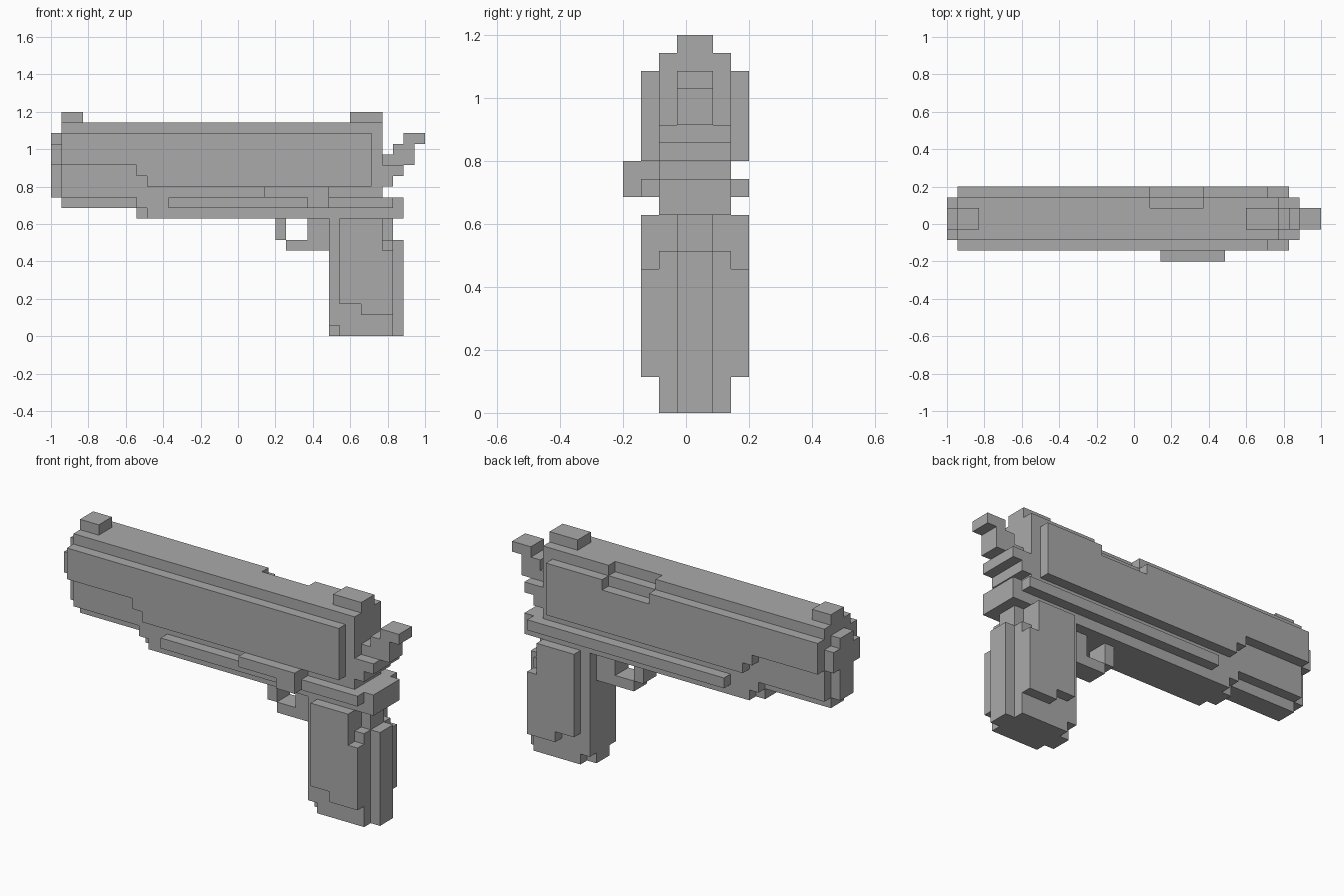
import bpy, bmesh

if "Cube" in bpy.data.objects:
    bpy.data.objects.remove(bpy.data.objects["Cube"])

U = 2 / 35  # one block of the stepped design

steel = bpy.data.materials.new("plain_grey")
steel.use_nodes = True
steel.diffuse_color = (0.4, 0.4, 0.4, 1)
steel.node_tree.nodes["Principled BSDF"].inputs["Base Color"].default_value = (0.4, 0.4, 0.4, 1)


def plate(name, profile, y0, y1):
    """Extrude a side profile (x, z in blocks) from y0 to y1."""
    bm = bmesh.new()
    verts = [bm.verts.new((x * U - 1, (y0 - 3.5) * U, z * U)) for x, z in profile]
    face = bm.faces.new(verts)
    ext = bmesh.ops.extrude_face_region(bm, geom=[face])
    moved = [v for v in ext["geom"] if isinstance(v, bmesh.types.BMVert)]
    bmesh.ops.translate(bm, verts=moved, vec=(0, (y1 - y0) * U, 0))
    bmesh.ops.recalc_face_normals(bm, faces=bm.faces)
    mesh = bpy.data.meshes.new(name)
    bm.to_mesh(mesh)
    bm.free()
    mesh.materials.append(steel)
    obj = bpy.data.objects.new(name, mesh)
    bpy.context.collection.objects.link(obj)
    return obj


def block(name, x0, x1, z0, z1, y0, y1):
    return plate(name, [(x0, z0), (x1, z0), (x1, z1), (x0, z1)], y0, y1)


def both_sides(name, profile):
    plate("right_" + name, profile, 1, 2)
    plate("left_" + name, profile, 6, 7)


# Slide and frame core, with the ejection port cut from the left top edge
lower = [(1, 13), (8, 13), (8, 12), (9, 12), (9, 11), (33, 11), (33, 13), (31, 13)]
plate("body_core", lower + [(31, 20), (1, 20)], 2, 5)
plate("body_port_side", lower + [(31, 20), (24, 20), (24, 19), (19, 19), (19, 20), (1, 20)], 5, 6)
plate("dust_cover_keel", [(1, 12), (8, 12), (8, 11), (9, 11), (9, 12), (9, 13), (1, 13)], 3, 5)

# Slide side plates
slide_low = [(1, 16), (8, 16), (8, 15), (9, 15), (9, 14), (30, 14), (30, 19)]
plate("right_slide_plate", slide_low + [(1, 19)], 1, 2)
plate("left_slide_plate", slide_low + [(24, 19), (24, 18), (19, 18), (19, 19), (1, 19)], 6, 7)

# Muzzle and sights
block("muzzle_ring", 0, 1, 16, 18, 2, 6)
block("muzzle_centre", 0, 1, 13, 19, 3, 5)
block("front_sight", 1, 3, 20, 21, 3, 5)
block("rear_sight", 28, 31, 20, 21, 3, 5)

# Frame rails and slide stop
both_sides("frame_rail", [(11, 12), (32, 12), (32, 13), (11, 13)])
plate("slide_stop", [(20, 13), (24, 13), (24, 12), (26, 12), (26, 14), (20, 14)], 0, 2)

# Tang and hammer
plate("slide_tang", [(31, 14), (32, 14), (32, 15), (33, 15), (33, 16), (31, 16)], 2, 6)
plate("hammer", [(31, 16), (34, 16), (34, 18), (35, 18), (35, 19), (33, 19),
                 (33, 18), (32, 18), (32, 17), (31, 17)], 3, 5)

# Trigger guard
block("guard_front", 21, 22, 9, 11, 3, 5)
plate("guard_and_trigger", [(22, 8), (26, 8), (26, 11), (24, 11), (24, 9), (22, 9)], 3, 5)

# Grip
plate("grip_core", [(27, 0), (32, 0), (32, 9), (31, 9), (31, 11), (26, 11), (26, 1), (27, 1)], 2, 6)
plate("grip_spine", [(32, 0), (33, 0), (33, 9), (32, 9), (32, 11), (31, 11), (31, 9), (32, 9)][:5]
      + [(31, 11), (31, 9), (32, 8)], 3, 5)
block("grip_toe", 26, 27, 0, 1, 3, 5)
both_sides("grip_panel", [(27, 3), (29, 3), (29, 2), (32, 2), (32, 8), (31, 8), (31, 11), (27, 11)])
